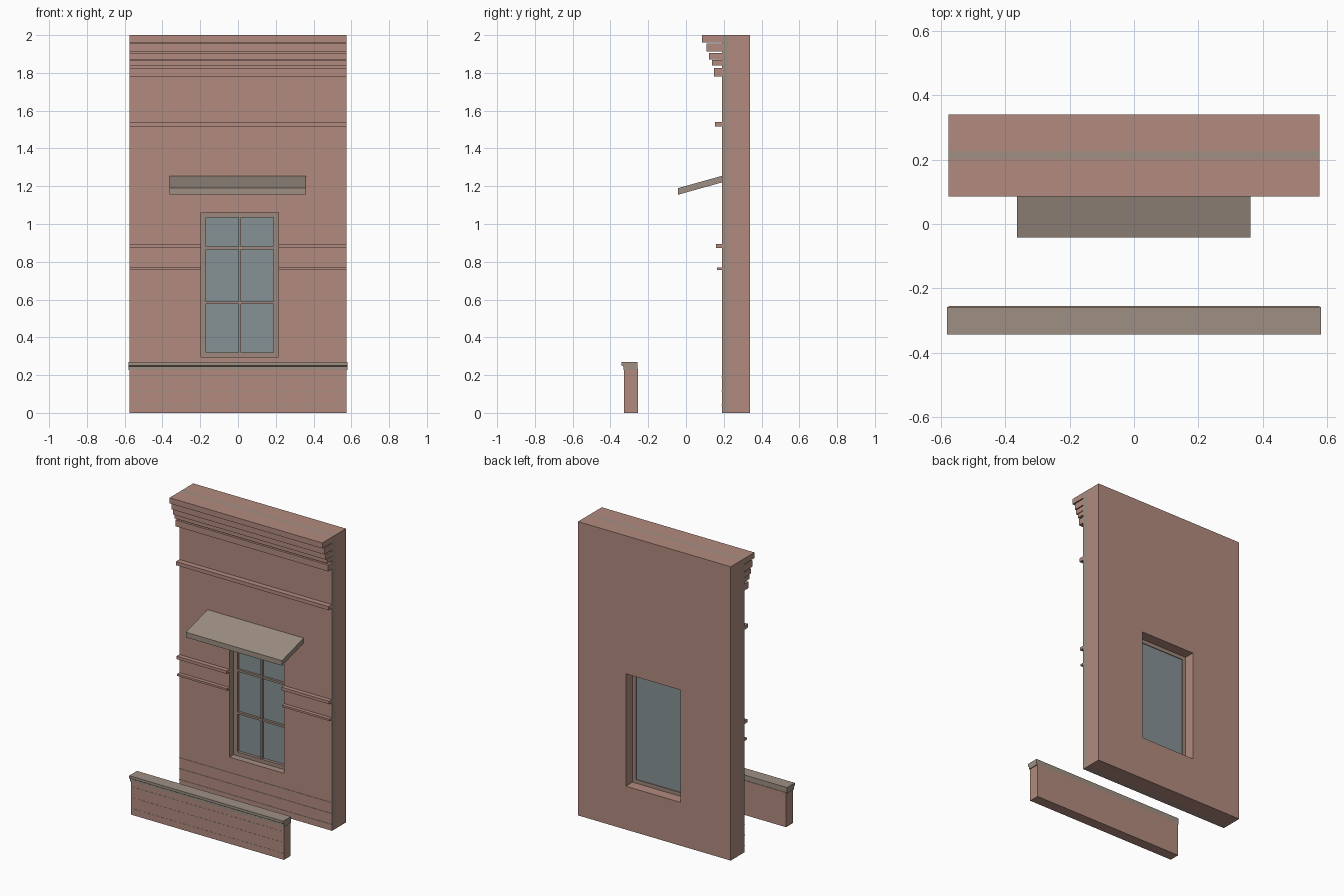
import bpy
import bmesh

cube = bpy.data.objects.get("Cube")
if cube:
    bpy.data.objects.remove(cube, do_unlink=True)


def material(name, rgb):
    m = bpy.data.materials.new(name)
    m.use_nodes = True
    m.diffuse_color = (*rgb, 1)
    bsdf = next(n for n in m.node_tree.nodes if n.type == "BSDF_PRINCIPLED")
    bsdf.inputs["Base Color"].default_value = (*rgb, 1)
    return m


BRICK = material("red brick", (0.445, 0.258, 0.209))
STONE = material("grey stone", (0.342, 0.279, 0.231))
FRAME = material("taupe frame", (0.342, 0.246, 0.202))
GLASS = material("blue grey glass", (0.238, 0.288, 0.305))


def finish(bm, name, mat):
    bmesh.ops.recalc_face_normals(bm, faces=bm.faces[:])
    mesh = bpy.data.meshes.new(name)
    bm.to_mesh(mesh)
    bm.free()
    mesh.materials.append(mat)
    ob = bpy.data.objects.new(name, mesh)
    bpy.context.collection.objects.link(ob)
    return ob


def side_prism(name, profile, x0, x1, mat):
    """Extrude a (y, z) side profile from x0 to x1."""
    bm = bmesh.new()
    face = bm.faces.new([bm.verts.new((x0, y, z)) for y, z in profile])
    ext = bmesh.ops.extrude_face_region(bm, geom=[face])
    verts = [v for v in ext["geom"] if isinstance(v, bmesh.types.BMVert)]
    bmesh.ops.translate(bm, verts=verts, vec=(x1 - x0, 0, 0))
    return finish(bm, name, mat)


def box(name, x0, x1, y0, y1, z0, z1, mat):
    return side_prism(name, [(y0, z0), (y1, z0), (y1, z1), (y0, z1)], x0, x1, mat)


def ring(name, outer, inner, y0, y1, mat):
    """Slab with a rectangular opening; rectangles are (x0, x1, z0, z1)."""
    bm = bmesh.new()

    def loop(r, y):
        return [bm.verts.new((x, y, z)) for x, z in
                ((r[0], r[2]), (r[1], r[2]), (r[1], r[3]), (r[0], r[3]))]

    loops = [loop(outer, y0), loop(inner, y0), loop(inner, y1), loop(outer, y1)]
    for a, b in zip(loops, loops[1:] + loops[:1]):
        for i in range(4):
            j = (i + 1) % 4
            bm.faces.new((a[i], a[j], b[j], b[i]))
    return finish(bm, name, mat)


W = 0.575
OUTER = (-W, W, 0, 2)
OPENING = (-0.197, 0.215, 0.295, 1.06)
PANES = (-0.17, 0.188, 0.32, 1.035)

# Layered wall with the window opening
ring("wall_front_leaf", OUTER, OPENING, 0.19, 0.202, BRICK)
ring("wall_mortar_layer", OUTER, OPENING, 0.202, 0.226, STONE)
ring("wall_back_leaf", OUTER, OPENING, 0.226, 0.34, BRICK)

# Stepped cornice: front y, bottom, top
for i, (y, z0, z1) in enumerate([(0.085, 1.962, 2.0), (0.108, 1.912, 1.955),
                                 (0.122, 1.872, 1.905), (0.137, 1.84, 1.868),
                                 (0.148, 1.782, 1.825)]):
    box(f"cornice_step_{i + 1}", -W, W, y, 0.19, z0, z1, BRICK)

# Projecting brick bands
box("upper_band", -W, W, 0.153, 0.19, 1.515, 1.54, BRICK)
for label, y, z0, z1 in (("middle", 0.16, 0.873, 0.893), ("lower", 0.165, 0.757, 0.77)):
    box(f"{label}_band_right", -W, OPENING[0], y, 0.19, z0, z1, BRICK)
    box(f"{label}_band_left", OPENING[1], W, y, 0.19, z0, z1, BRICK)

# Window frame, glass and glazing bars
ring("window_frame", OPENING, PANES, 0.235, 0.268, FRAME)
box("window_glass", PANES[0], PANES[1], 0.255, 0.263, PANES[2], PANES[3], GLASS)
box("vertical_bar", 0.003, 0.015, 0.238, 0.255, PANES[2], PANES[3], FRAME)
for i, z in enumerate((0.583, 0.873)):
    box(f"horizontal_bar_{i + 1}", PANES[0], PANES[1], 0.24, 0.255, z - 0.007, z + 0.007, FRAME)

# Sloping canopy over the window
side_prism("canopy", [(-0.042, 1.155), (0.19, 1.22), (0.19, 1.255), (-0.042, 1.19)],
           -0.363, 0.361, STONE)

# Low wall in front with a moulded coping
box("low_wall", -W, W, -0.327, -0.255, 0, 0.235, BRICK)
side_prism("low_wall_coping",
           [(-0.342, 0.27), (-0.342, 0.252), (-0.332, 0.246), (-0.332, 0.228),
            (-0.258, 0.228), (-0.258, 0.27)], -0.58, 0.58, STONE)

# Thin mortar joints on the lower courses
for i, z in enumerate((0.042, 0.116, 0.19)):
    box(f"wall_joint_{i + 1}", -W, W, 0.188, 0.191, z - 0.002, z + 0.002, STONE)
    box(f"low_wall_joint_{i + 1}", -W, W, -0.328, -0.326, z - 0.002, z + 0.002, STONE)
